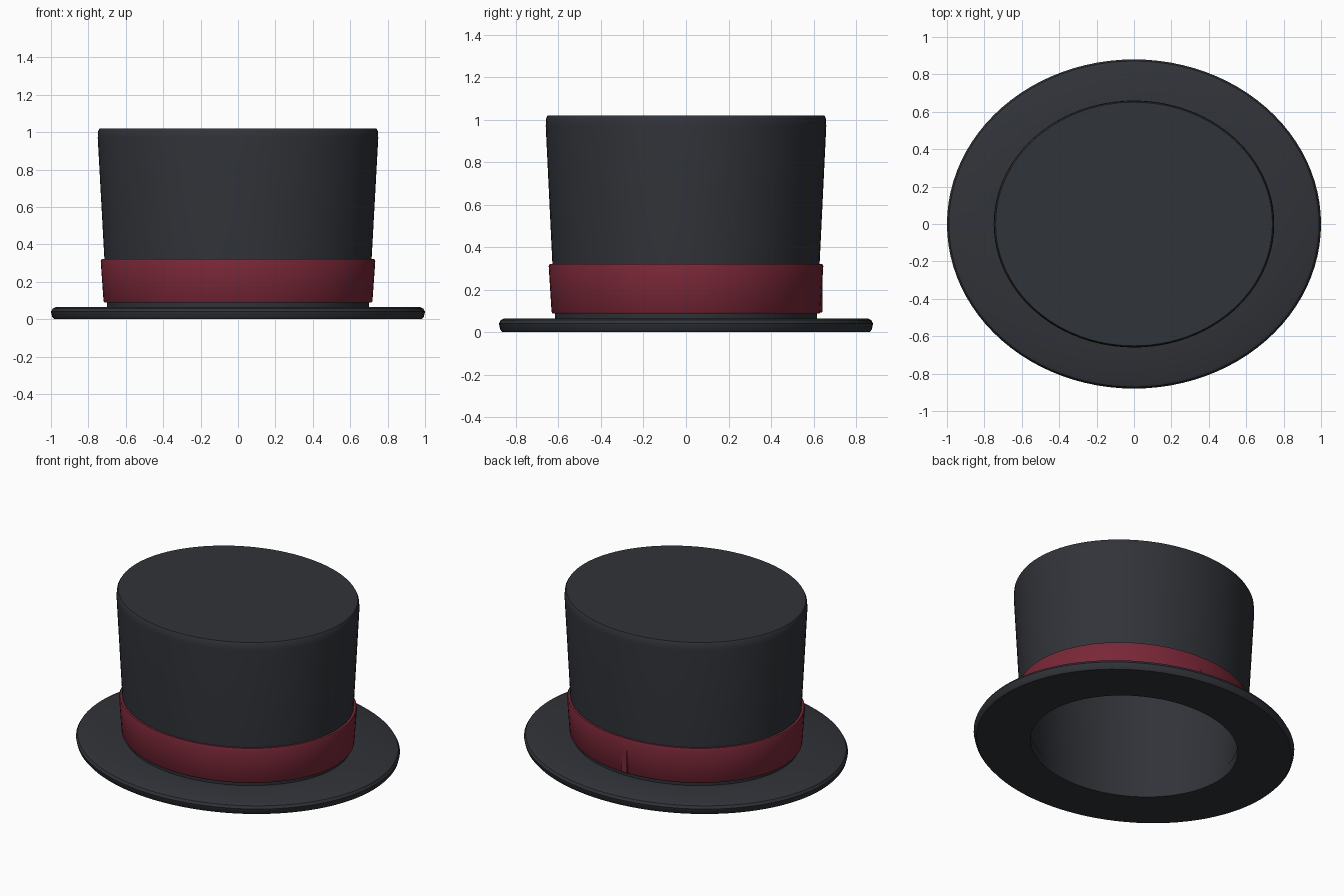
import bpy, bmesh, math

if "Cube" in bpy.data.objects:
    bpy.data.objects.remove(bpy.data.objects["Cube"])

SEGMENTS = 96
Y_RATIO = 0.88  # the whole hat is oval


def material(name, color):
    m = bpy.data.materials.new(name)
    m.diffuse_color = color
    m.use_nodes = True
    m.node_tree.nodes["Principled BSDF"].inputs["Base Color"].default_value = m.diffuse_color
    return m


felt = material("dark_felt", (0.03, 0.033, 0.04, 1))
ribbon = material("red_ribbon", (0.19, 0.02, 0.038, 1))


def finish(name, bm, mat):
    bmesh.ops.recalc_face_normals(bm, faces=bm.faces[:])
    mesh = bpy.data.meshes.new(name)
    bm.to_mesh(mesh)
    bm.free()
    mesh.materials.append(mat)
    obj = bpy.data.objects.new(name, mesh)
    bpy.context.collection.objects.link(obj)
    bpy.context.view_layer.objects.active = obj
    obj.select_set(True)
    bpy.ops.object.shade_smooth_by_angle(angle=math.radians(30))
    obj.select_set(False)
    return obj


def oval_lathe(name, profile, mat, closed=True):
    """Revolve (radius, z) points; open profiles must start and end on the axis."""
    bm = bmesh.new()
    verts = [bm.verts.new((r, 0, z)) for r, z in profile]
    pairs = list(zip(verts, verts[1:]))
    if closed:
        pairs.append((verts[-1], verts[0]))
    edges = [bm.edges.new(p) for p in pairs]
    bmesh.ops.spin(bm, geom=verts + edges, cent=(0, 0, 0), axis=(0, 0, 1),
                   angle=2 * math.pi, steps=SEGMENTS)
    bmesh.ops.remove_doubles(bm, verts=bm.verts[:], dist=0.0001)
    bmesh.ops.scale(bm, vec=(1, Y_RATIO, 1), verts=bm.verts[:])
    return finish(name, bm, mat)


# Flat brim with a rounded rim and head opening
oval_lathe("brim", [(0.647, 0), (0.982, 0), (0.993, 0.012), (1.0, 0.04),
                    (0.99, 0.057), (0.972, 0.065), (0.647, 0.065)], felt)

# Hollow crown flaring towards the top
oval_lathe("crown", [(0, 1.02), (0.74, 1.02), (0.747, 1.008), (0.75, 0.97),
                     (0.70, 0.06), (0.65, 0.06), (0.70, 0.97), (0, 0.97)],
           felt, closed=False)

# Ribbon band around the crown
oval_lathe("hat_band", [(0.700, 0.088), (0.713, 0.088), (0.719, 0.097),
                        (0.734, 0.31), (0.729, 0.321), (0.712, 0.321)], ribbon)

# Small overlap tab closing the band at the back
bm = bmesh.new()
bmesh.ops.create_cube(bm, size=1)
bmesh.ops.scale(bm, vec=(0.045, 0.03, 0.222), verts=bm.verts[:])
bmesh.ops.translate(bm, vec=(0, 0.627, 0.204), verts=bm.verts[:])
bmesh.ops.bevel(bm, geom=bm.edges[:], offset=0.004, segments=1, affect='EDGES')
finish("band_seam", bm, ribbon)
